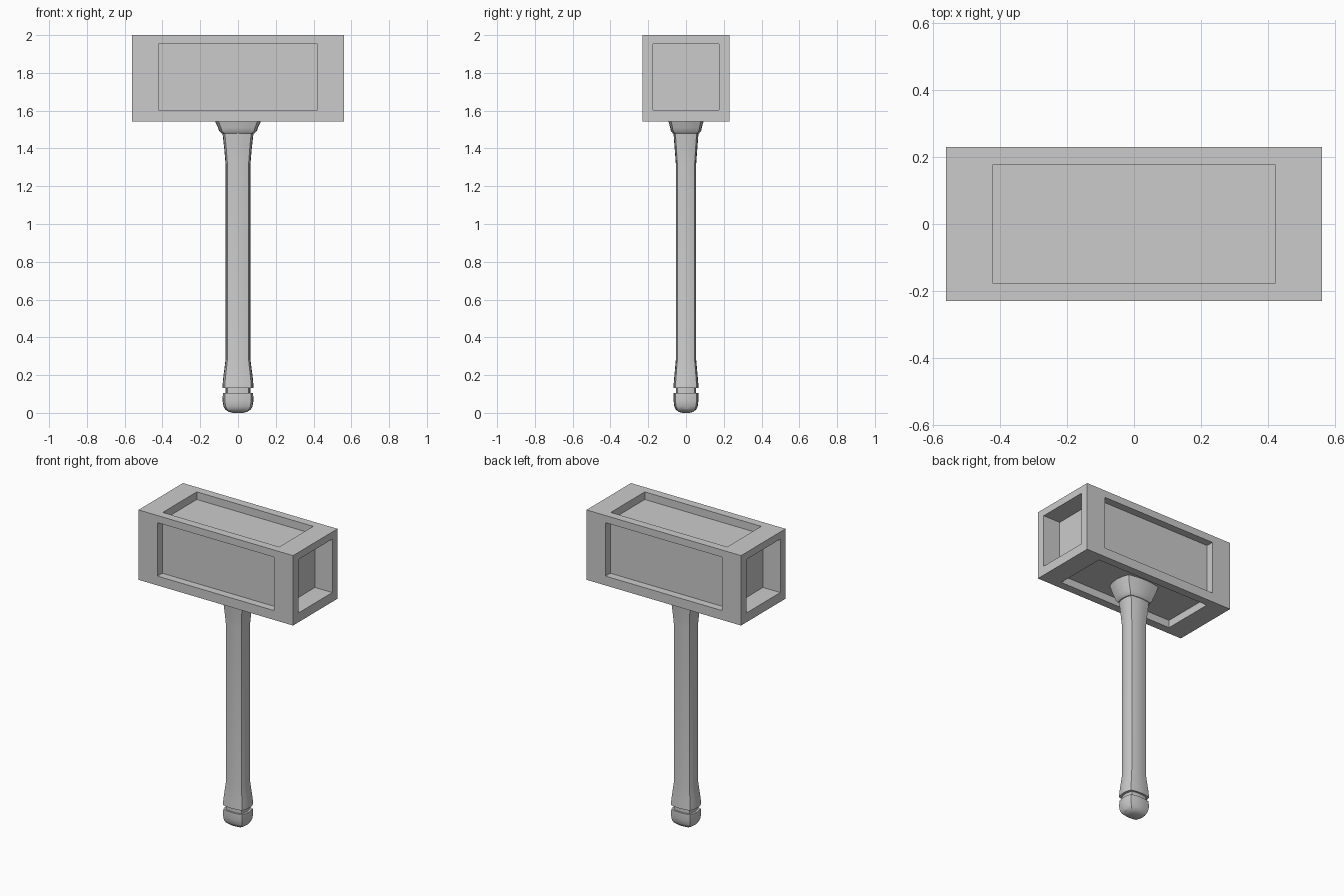
import bpy, bmesh, math
from mathutils import Vector

cube = bpy.data.objects.get("Cube")
if cube:
    bpy.data.objects.remove(cube, do_unlink=True)

# One plain grey for the whole hammer
grey = bpy.data.materials.new("plain grey")
grey.use_nodes = True
colour = (0.6, 0.6, 0.6, 1)
grey.diffuse_color = colour
grey.node_tree.nodes["Principled BSDF"].inputs["Base Color"].default_value = colour


def finish(bm, name, smooth=False):
    bmesh.ops.recalc_face_normals(bm, faces=bm.faces)
    mesh = bpy.data.meshes.new(name)
    bm.to_mesh(mesh)
    bm.free()
    mesh.materials.append(grey)
    obj = bpy.data.objects.new(name, mesh)
    bpy.context.collection.objects.link(obj)
    if smooth:
        bpy.ops.object.select_all(action='DESELECT')
        obj.select_set(True)
        bpy.context.view_layer.objects.active = obj
        bpy.ops.object.shade_smooth_by_angle(angle=math.radians(28))
    return obj


def section(bm, half_x, half_y, z, steps=4):
    """Ring of a rectangle whose four sides bow gently outward."""
    cx, cy = half_x * 0.85, half_y * 0.85
    corners = [(-cx, -cy), (cx, -cy), (cx, cy), (-cx, cy)]
    ring = []
    for i, (x0, y0) in enumerate(corners):
        x1, y1 = corners[(i + 1) % 4]
        for s in range(steps):
            t = s / steps
            bow = 4 * t * (1 - t)
            x, y = x0 + (x1 - x0) * t, y0 + (y1 - y0) * t
            if i % 2:
                x += math.copysign((half_x - cx) * bow, x)
            else:
                y += math.copysign((half_y - cy) * bow, y)
            ring.append(bm.verts.new((x, y, z)))
    return ring


def loft(name, profile):
    """Solid through sections given as (half x, half y, z)."""
    bm = bmesh.new()
    rings = [section(bm, *p) for p in profile]
    for a, b in zip(rings, rings[1:]):
        n = len(a)
        for i in range(n):
            bm.faces.new((a[i], a[(i + 1) % n], b[(i + 1) % n], b[i]))
    bm.faces.new(rings[0])
    bm.faces.new(rings[-1])
    return finish(bm, name, True)


# Head: block with a rectangular recess in every face
half = Vector((0.56, 0.23, 0.229))
opening = Vector((0.422, 0.176, 0.175))
depth = (0.125, 0.05, 0.05)
bm = bmesh.new()
bmesh.ops.create_cube(bm, size=2)
for v in bm.verts:
    v.co = Vector(a * b for a, b in zip(v.co, half))
for face in list(bm.faces):
    normal = face.normal.copy()
    axis = max(range(3), key=lambda k: abs(normal[k]))
    for level in (half[axis], half[axis] - depth[axis]):
        bmesh.ops.inset_individual(bm, faces=[face], thickness=0.01)
        for v in face.verts:
            for k in range(3):
                v.co[k] = math.copysign(level if k == axis else opening[k], v.co[k])
            if axis != 2:
                v.co.z += 0.007
head = finish(bm, "hammer_head")
head.location.z = 1.771

# Collar flaring up into the underside of the head
loft("collar", [(0.088, 0.07, 1.48), (0.1, 0.08, 1.492),
                (0.106, 0.084, 1.51), (0.122, 0.093, 1.545), (0.142, 0.108, 1.61)])

# Long shaft, flared at both ends
loft("shaft", [(0.083, 0.067, 0.132), (0.079, 0.063, 0.18), (0.066, 0.054, 0.28),
               (0.066, 0.054, 1.32), (0.073, 0.06, 1.4), (0.083, 0.067, 1.49)])

# Narrow neck between shaft and pommel
loft("pommel_neck", [(0.066, 0.054, 0.09), (0.066, 0.054, 0.14)])

# Rounded pommel
loft("pommel", [(0.025, 0.02, 0), (0.05, 0.04, 0.006), (0.068, 0.054, 0.018),
                (0.077, 0.062, 0.035), (0.082, 0.066, 0.065), (0.08, 0.065, 0.104)])
